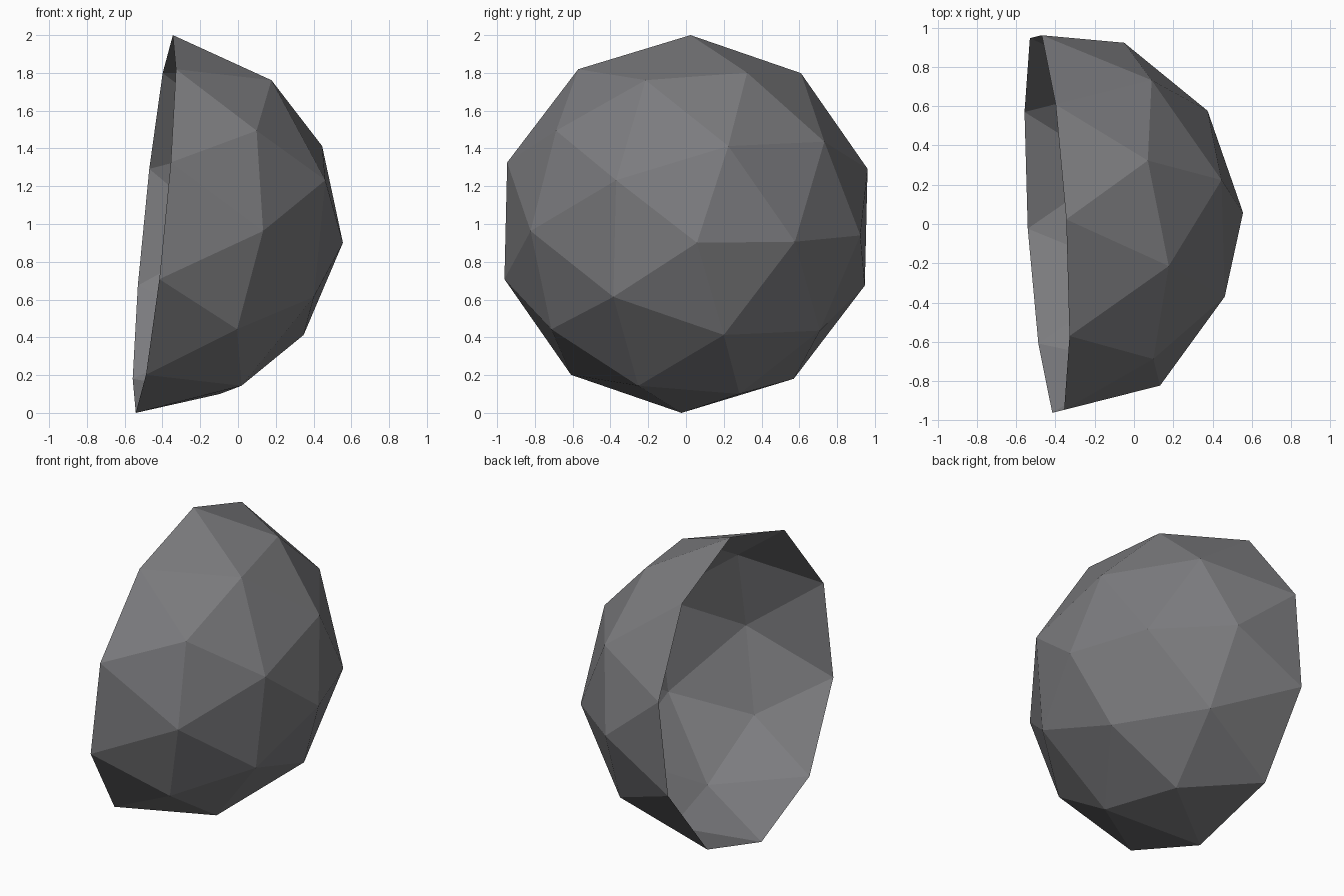
import bpy, bmesh, math
from mathutils import Matrix, Vector

cube = bpy.data.objects.get("Cube")
if cube:
    bpy.data.objects.remove(cube, do_unlink=True)

RADIUS = 1.005
CENTRE = Vector((-0.443, 0, 1))
AXIS = Vector((1, 0.058, -0.0995)).normalized()   # direction of the dome's crown
TWIST = math.radians(-1.35)

# Grey shell material
grey = bpy.data.materials.new("shell grey")
grey.use_nodes = True
colour = (0.2, 0.2, 0.21, 1)
grey.diffuse_color = colour
grey.node_tree.nodes["Principled BSDF"].inputs["Base Color"].default_value = colour

# Geodesic sphere, with its lower half removed to leave an open bowl
bm = bmesh.new()
bmesh.ops.create_icosphere(bm, subdivisions=2, radius=RADIUS)
lower = [f for f in bm.faces if f.calc_center_median().z < 0]
bmesh.ops.delete(bm, geom=lower, context='FACES')

# Lay the bowl on its side, crown towards the model's left
side = (Vector((0, 1, 0)) - AXIS * AXIS.y).normalized()
up = AXIS.cross(side)
turn = Matrix((side, up, AXIS)).transposed().to_4x4()
bm.transform(Matrix.Translation(CENTRE) @ turn @ Matrix.Rotation(TWIST, 4, 'Z'))

mesh = bpy.data.meshes.new("faceted_bowl")
bm.to_mesh(mesh)
bm.free()
mesh.materials.append(grey)
mesh.shade_flat()
bowl = bpy.data.objects.new("faceted_bowl", mesh)
bpy.context.collection.objects.link(bowl)
